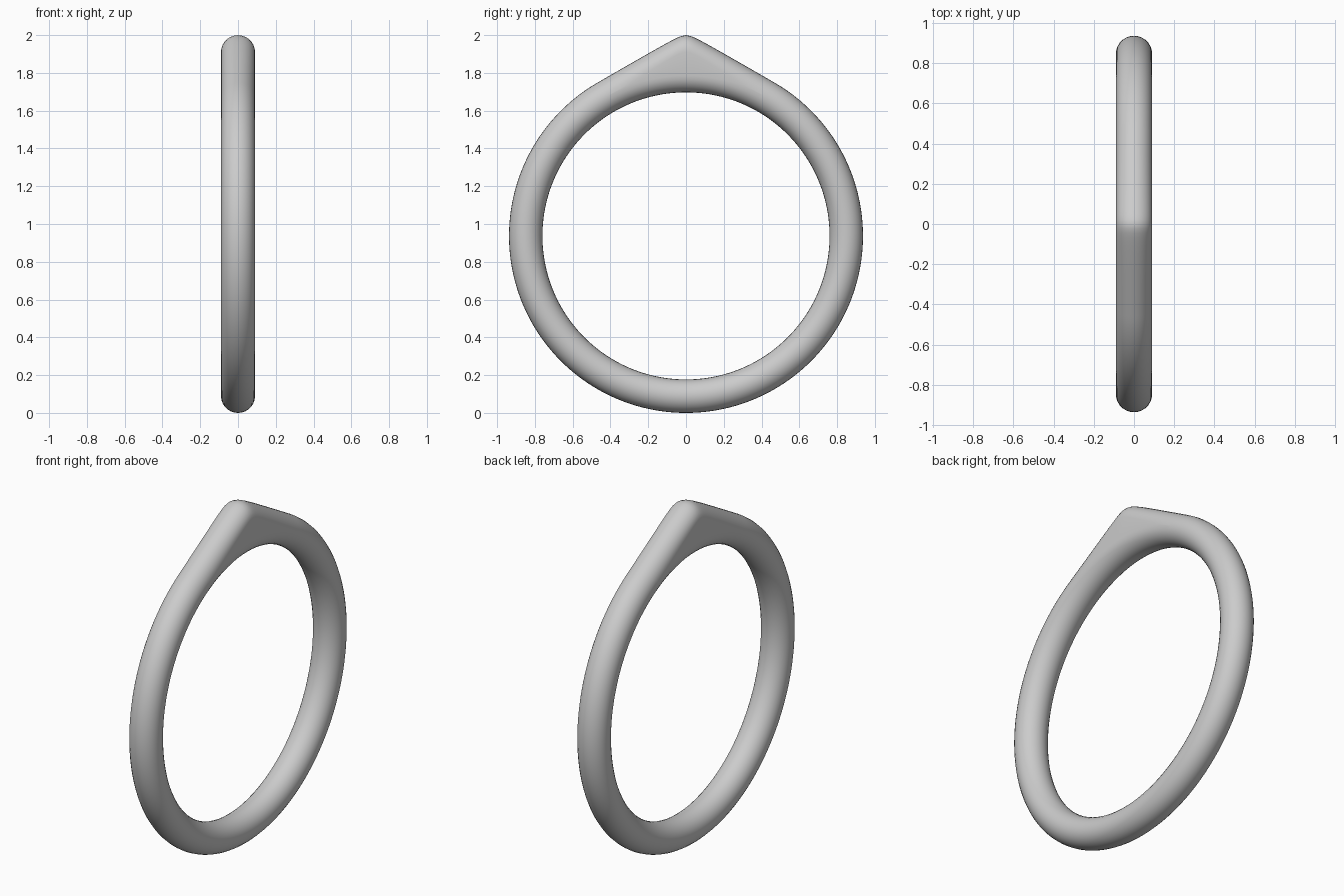
import bpy, bmesh
from math import sin, cos, pi, radians, sqrt

if "Cube" in bpy.data.objects:
    bpy.data.objects.remove(bpy.data.objects["Cube"])

CENTER_Z, R_IN, R_OUT = 0.937, 0.76, 0.937   # ring centre, bore and outer radius
HALF_W = 0.09                                # half thickness along x
CAP = 0.0885                                 # height of each rounded edge
STEPS, SEG = 288, 14
SHOULDER, TIP = radians(30), radians(1.87)   # tangent point of peak, tip rounding


def outer_radius(a):
    # Round band with straight tangents meeting at a softened peak
    t = sqrt(a * a + TIP * TIP)
    return R_OUT / cos(SHOULDER - t) if t < SHOULDER else R_OUT


def section(r_out):
    # Rounded outer and inner edges joined by flat side walls
    outer = [(HALF_W * cos(pi * i / SEG), r_out - CAP + CAP * sin(pi * i / SEG))
             for i in range(SEG + 1)]
    inner = [(-HALF_W * cos(pi * i / SEG), R_IN + CAP - CAP * sin(pi * i / SEG))
             for i in range(SEG + 1)]
    return outer + inner


# Sweep the section around the ring
bm = bmesh.new()
rings = []
for i in range(STEPS):
    a = 2 * pi * i / STEPS
    if a > pi:
        a -= 2 * pi
    rings.append([bm.verts.new((x, r * sin(a), CENTER_Z + r * cos(a)))
                  for x, r in section(outer_radius(a))])
for i in range(STEPS):
    p, q = rings[i], rings[(i + 1) % STEPS]
    n = len(p)
    for j in range(n):
        k = (j + 1) % n
        bm.faces.new((p[j], p[k], q[k], q[j]))
bmesh.ops.remove_doubles(bm, verts=bm.verts, dist=0.0003)
bmesh.ops.recalc_face_normals(bm, faces=bm.faces)
for f in bm.faces:
    f.smooth = True

mesh = bpy.data.meshes.new("peaked_ring")
bm.to_mesh(mesh)
bm.free()
ring = bpy.data.objects.new("peaked_ring", mesh)
bpy.context.collection.objects.link(ring)
